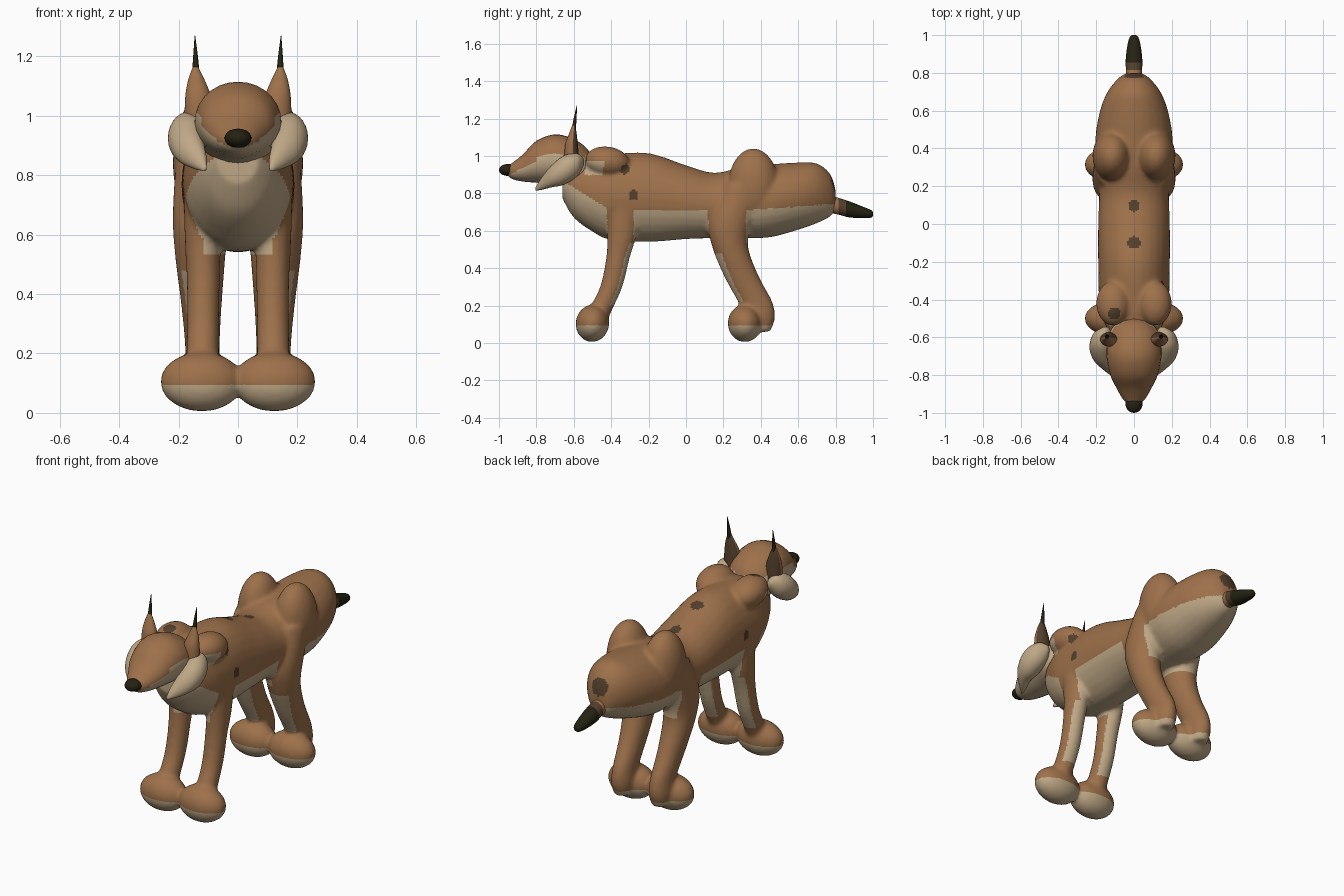
import bpy, bmesh, math
from mathutils import Vector, Matrix

cube = bpy.data.objects.get("Cube")
if cube:
    bpy.data.objects.remove(cube, do_unlink=True)


def material(name, color):
    m = bpy.data.materials.new(name)
    m.use_nodes = True
    m.diffuse_color = (*color, 1)
    m.node_tree.nodes["Principled BSDF"].inputs["Base Color"].default_value = (*color, 1)
    return m


MATS = [material("tan fur", (0.34, 0.165, 0.07)),
        material("cream fur", (0.52, 0.39, 0.24)),
        material("black fur", (0.018, 0.016, 0.006)),
        material("dark brown spots", (0.085, 0.05, 0.025))]
TAN, CREAM, BLACK, SPOT = range(4)


def smooth_path(stations, steps=5):
    """Catmull-Rom interpolation of (x, y, z, radius_x, radius_2) stations."""
    p = [Vector(s) for s in stations]
    p = [p[0]] + p + [p[-1]]
    out = []
    for a, b, c, d in zip(p, p[1:], p[2:], p[3:]):
        for i in range(steps):
            t = i / steps
            out.append((b * 2 + (c - a) * t + (a * 2 - b * 5 + c * 4 - d) * t ** 2
                        + (b * 3 - a - c * 3 + d) * t ** 3) / 2)
    return out + [p[-1]]


def loft(bm, stations, axis, sides=28):
    """Closed tube of ellipses facing along y or z."""
    rings = []
    for x, y, z, rx, r2 in smooth_path(stations):
        ring = []
        for k in range(sides):
            a = 2 * math.pi * k / sides
            u, v = rx * math.cos(a), r2 * math.sin(a)
            ring.append(bm.verts.new((x + u, y, z + v) if axis == "y" else (x + u, y + v, z)))
        rings.append(ring)
    for r, s in zip(rings, rings[1:]):
        for k in range(sides):
            n = (k + 1) % sides
            bm.faces.new((r[k], r[n], s[n], s[k]))
    bm.faces.new(rings[0])
    bm.faces.new(rings[-1])


def ball(bm, center, radii, tilt=0):
    m = Matrix.Translation(center) @ Matrix.Rotation(tilt, 4, "X") @ Matrix.Diagonal((*radii, 1))
    bmesh.ops.create_uvsphere(bm, u_segments=28, v_segments=18, radius=1, matrix=m)


def finish(bm, name, paint, blend=0):
    """Make the object, optionally fuse its volumes, then paint faces by rule."""
    bmesh.ops.recalc_face_normals(bm, faces=bm.faces)
    mesh = bpy.data.meshes.new(name)
    bm.to_mesh(mesh)
    bm.free()
    ob = bpy.data.objects.new(name, mesh)
    bpy.context.collection.objects.link(ob)
    if blend:
        r = ob.modifiers.new("fuse", "REMESH")
        r.mode, r.voxel_size = "VOXEL", 0.011
        s = ob.modifiers.new("soften", "SMOOTH")
        s.factor, s.iterations = 0.5, blend
        fused = ob.evaluated_get(bpy.context.evaluated_depsgraph_get())
        ob.data = bpy.data.meshes.new_from_object(fused)
        ob.modifiers.clear()
    ob.data.materials.clear()
    for m in MATS:
        ob.data.materials.append(m)
    for f in ob.data.polygons:
        f.use_smooth = True
        f.material_index = paint(f.center, f.normal)
    return ob


# Torso: (y, top, bottom, half width)
TORSO = [(-.66, .93, .77, .07), (-.6, .97, .67, .12), (-.5, 1.0, .595, .165),
         (-.4, 1.01, .55, .185), (-.2, 1.015, .54, .19), (0, .95, .555, .19),
         (.15, .91, .56, .185), (.3, .94, .56, .19), (.45, .955, .565, .205),
         (.6, .965, .605, .18), (.7, .96, .64, .14), (.77, .905, .675, .085),
         (.8, .82, .71, .04)]
HEAD = [(-.955, .945, .895, .03), (-.925, .965, .875, .06), (-.87, 1.01, .863, .092),
        (-.8, 1.08, .857, .125), (-.7, 1.115, .85, .145), (-.6, 1.09, .83, .14),
        (-.53, 1.04, .84, .1), (-.5, .99, .89, .04)]


def sections(rows):
    return [(0, y, (t + b) / 2, w, (t - b) / 2) for y, t, b, w in rows]


SPOTS = [((0, .1, .93), .035), ((0, -.1, .98), .035), ((-.105, -.47, 1.03), .035),
         ((.185, -.28, .79), .026), ((-.185, -.28, .79), .026),
         ((.15, -.33, .93), .03), ((0, .785, .85), .05)]


def coat(c, n):
    side = abs(c.x)
    out = n.x * c.x > 0 and side > .09
    if any((c - Vector(p)).length < r for p, r in SPOTS):
        return SPOT
    if c.z < .095:
        return CREAM
    # cream stripes on the inward-facing sides of the shins
    if c.z < .53:
        if c.y < 0:
            return CREAM if n.y > .55 and c.z > .2 else TAN
        return CREAM if n.y < -.5 and .22 < c.z < .48 else TAN
    # tan bands where the legs join
    if out and (-.42 < c.y < -.28 or .12 < c.y < .32):
        return TAN
    if side > .1 and -.54 < c.y < -.44 and .9 < c.z < .97:
        return CREAM
    limit = .71
    if c.y < -.4:
        limit += (-.4 - c.y) * .6
    if c.y > .32:
        limit += (c.y - .32) * .07
    return CREAM if c.z < limit else TAN


# Fused torso, shoulders, haunches, legs and paws
bm = bmesh.new()
loft(bm, sections(TORSO), "y")
for s in (-1, 1):
    ball(bm, (s * .11, -.42, .97), (.09, .12, .08), -.15)
    ball(bm, (s * .115, .36, .84), (.105, .135, .2))
    loft(bm, [(s * .125, -.34, .8, .06, .09), (s * .12, -.34, .6, .06, .08),
              (s * .117, -.365, .45, .056, .063), (s * .118, -.4, .3, .054, .06),
              (s * .12, -.46, .17, .054, .062), (s * .12, -.48, .1, .05, .05)], "z")
    loft(bm, [(s * .12, .32, .85, .09, .12), (s * .128, .24, .66, .092, .12),
              (s * .127, .235, .52, .084, .097), (s * .123, .295, .36, .068, .093),
              (s * .12, .37, .22, .058, .092), (s * .12, .4, .13, .058, .075),
              (s * .12, .4, .06, .045, .05)], "z")
    ball(bm, (s * .122, -.5, .105), (.14, .09, .1), -.15)
    ball(bm, (s * .122, .315, .105), (.14, .092, .1))
finish(bm, "body_and_legs", coat, 8)

# Head with a pale muzzle
bm = bmesh.new()
loft(bm, sections(HEAD), "y")
finish(bm, "head", lambda c, n: CREAM if c.z < min(.905 + (c.y + .93) * .58, 1.0) else TAN)

# Nose
bm = bmesh.new()
ball(bm, (0, -.952, .925), (.045, .048, .032))
finish(bm, "nose", lambda c, n: BLACK)

# Tail with a dark tip
bm = bmesh.new()
loft(bm, [(0, .72, .75, .04, .05), (0, .8, .735, .042, .045), (0, .87, .715, .044, .043),
          (0, .95, .697, .034, .03), (0, .99, .69, .022, .02), (0, 1.0, .69, .008, .008)], "y")
finish(bm, "tail", lambda c, n: BLACK if c.y > .85 else SPOT if c.y > .81 else TAN)

for s, tag in ((-1, "right"), (1, "left")):
    # Cheek ruff
    bm = bmesh.new()
    loft(bm, [(s * .15, -.545, .97, .012, .015), (s * .165, -.58, .952, .05, .06),
              (s * .17, -.65, .925, .066, .078), (s * .163, -.72, .89, .052, .058),
              (s * .135, -.77, .853, .03, .034), (s * .112, -.805, .822, .006, .008)], "y")
    finish(bm, tag + "_cheek_ruff", lambda c, n: CREAM)
    # Ear, dark at the back
    bm = bmesh.new()
    loft(bm, [(s * .13, -.61, .97, .05, .04), (s * .134, -.612, 1.06, .044, .034),
              (s * .14, -.605, 1.12, .028, .02), (s * .143, -.6, 1.165, .009, .008)], "z")
    finish(bm, tag + "_ear", lambda c, n: SPOT if n.y > .35 else TAN)
    # Ear tuft
    bm = bmesh.new()
    loft(bm, [(s * .142, -.6, 1.14, .013, .012), (s * .143, -.593, 1.2, .008, .008),
              (s * .145, -.583, 1.27, .001, .001)], "z", 10)
    finish(bm, tag + "_ear_tuft", lambda c, n: BLACK)
